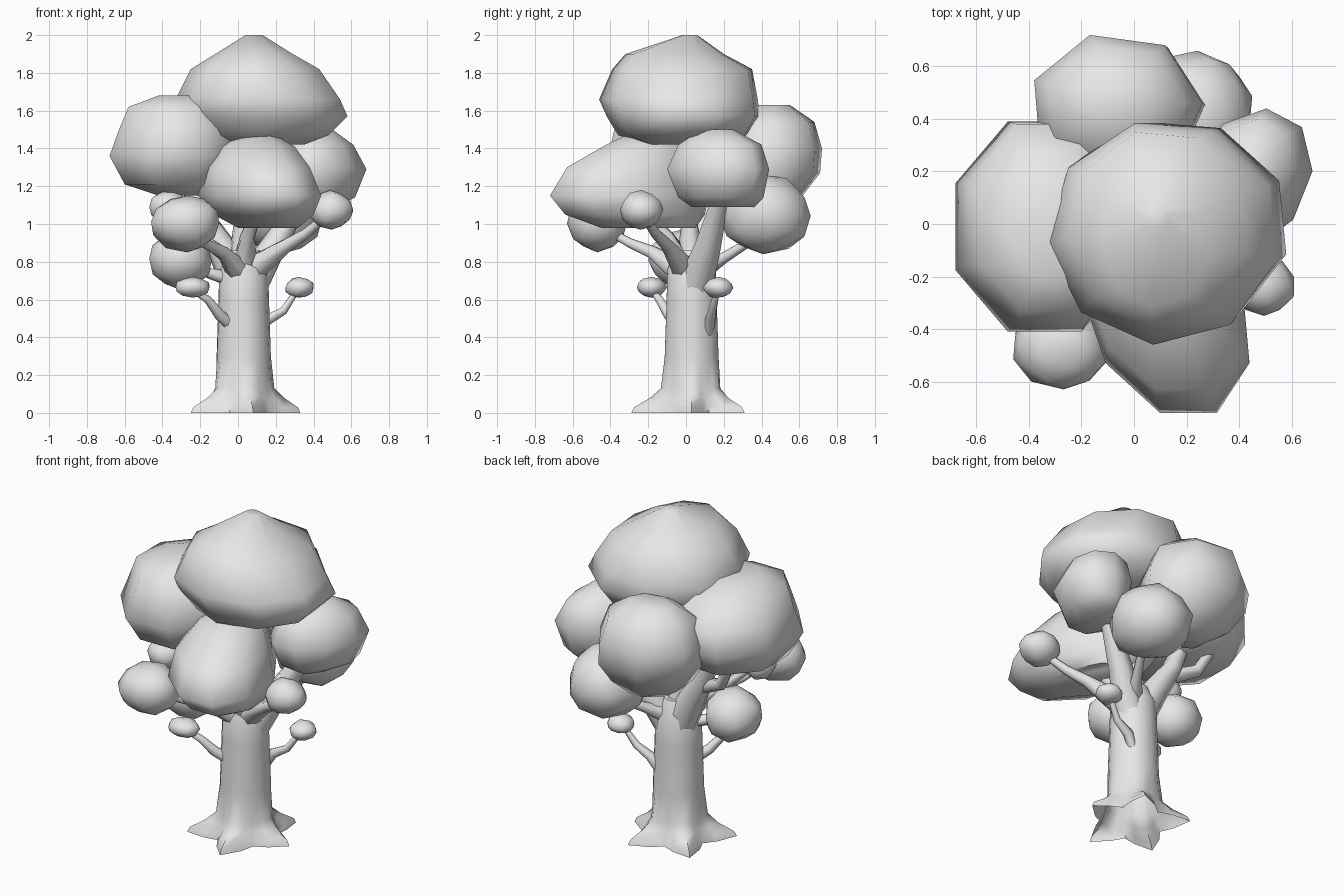
import bpy, bmesh, math, random
from mathutils import Vector

if "Cube" in bpy.data.objects:
    bpy.data.objects.remove(bpy.data.objects["Cube"], do_unlink=True)
random.seed(4)

# One plain grey for the whole tree
grey = bpy.data.materials.new("plain_grey")
grey.use_nodes = True
grey.diffuse_color = (0.8, 0.8, 0.8, 1)
grey.node_tree.nodes["Principled BSDF"].inputs["Base Color"].default_value = (0.8, 0.8, 0.8, 1)


def finish(bm, name):
    bmesh.ops.recalc_face_normals(bm, faces=bm.faces)
    mesh = bpy.data.meshes.new(name)
    bm.to_mesh(mesh)
    bm.free()
    mesh.materials.append(grey)
    obj = bpy.data.objects.new(name, mesh)
    bpy.context.collection.objects.link(obj)
    bpy.ops.object.select_all(action='DESELECT')
    obj.select_set(True)
    bpy.context.view_layer.objects.active = obj
    bpy.ops.object.shade_smooth_by_angle(angle=math.radians(65))


def skin(name, rings, close_bottom=True):
    """Bridge a list of equal rings and close the ends."""
    bm = bmesh.new()
    rows = [[bm.verts.new(p) for p in ring] for ring in rings]
    n = len(rows[0])
    for low, high in zip(rows, rows[1:]):
        for i in range(n):
            j = (i + 1) % n
            bm.faces.new((low[i], low[j], high[j], high[i]))
    if close_bottom:
        bm.faces.new(rows[0])
    bm.faces.new(rows[-1])
    finish(bm, name)


def fit(values, low, high):
    a, b = min(values), max(values)
    return [low + (v - a) / (b - a) * (high - low) for v in values]


def big_clump(name, levels, skew=0.0, turn=0.0, sides=9):
    """Leaf clump lofted through levels of (height, x range, y range)."""
    angles = [math.tau * (i + turn) / sides for i in range(sides)]
    xs = [math.cos(a) + skew * math.sin(a) for a in angles]
    ys = [math.sin(a) for a in angles]
    rings = []
    for z, x0, x1, y0, y1 in levels:
        rings.append([(x, y, z) for x, y in zip(fit(xs, x0, x1), fit(ys, y0, y1))])
    skin(name, rings)


def small_clump(name, low, high):
    """Faceted, slightly uneven ball fitted to a box."""
    bm = bmesh.new()
    bmesh.ops.create_icosphere(bm, subdivisions=2, radius=1)
    for v in bm.verts:
        v.co += Vector([random.uniform(-0.05, 0.05) for k in range(3)])
    for k in range(3):
        for v, value in zip(bm.verts, fit([v.co[k] for v in bm.verts], low[k], high[k])):
            v.co[k] = value
    finish(bm, name)


def branch(name, points, radii, sides=7):
    """Tapered tube along a short path."""
    pts = [Vector(p) for p in points]
    rings = []
    for i, p in enumerate(pts):
        axis = (pts[min(i + 1, len(pts) - 1)] - pts[max(i - 1, 0)]).normalized()
        side = axis.cross(Vector((0.3, -0.2, 1))).normalized()
        other = axis.cross(side)
        turns = [math.tau * s / sides for s in range(sides)]
        rings.append([p + radii[i] * (math.cos(t) * side + math.sin(t) * other) for t in turns])
    skin(name, rings)


# Trunk with five pointed roots, open underneath
centre = Vector((0.03, 0.03, 0))
roots = [(0.08, -0.29), (0.33, 0.03), (0.18, 0.31), (-0.2, 0.25), (-0.25, -0.14)]
tips = []
for x, y in roots:
    tips.append((math.atan2(y - centre.y, x - centre.x) % math.tau, math.hypot(x - centre.x, y - centre.y)))
tips.sort()
steps = []
for i, (a, reach) in enumerate(tips):
    next_angle, next_reach = tips[(i + 1) % len(tips)]
    gap = (next_angle - a) % math.tau
    steps += [(a, reach, 1), (a + gap * 0.25, reach, 0.4), (a + gap * 0.5, reach, 0),
              (a + gap * 0.75, next_reach, 0.4)]
# Each level: height, plain radius, share of the root reach
levels = [(0, 0.18, 1), (0.03, 0.17, 0.9), (0.08, 0.155, 0.4), (0.13, 0.147, 0.1),
          (0.3, 0.144, 0), (0.6, 0.134, 0), (0.76, 0.13, 0), (0.86, 0.085, 0)]
rings = []
for z, r, share in levels:
    ring = []
    for a, reach, weight in steps:
        d = r + (reach - r) * weight * share
        ring.append(centre + Vector((d * math.cos(a), d * math.sin(a), z)))
    rings.append(ring)
skin("trunk", rings, close_bottom=False)

# Thick limbs to the large clumps
branch("limb_crown", [(0.03, 0.03, 0.74), (0.02, 0.02, 1.0), (0.04, 0, 1.46)], (0.09, 0.045, 0.035))
branch("limb_front", [(0.03, 0.0, 0.74), (0.05, -0.1, 0.93), (0.1, -0.22, 1.06)], (0.08, 0.04, 0.03))
branch("limb_left", [(0.06, 0.04, 0.66), (0.2, 0.12, 0.9), (0.38, 0.2, 1.2)], (0.1, 0.07, 0.04))
branch("limb_right", [(0.02, 0.04, 0.66), (-0.09, 0.07, 0.88), (-0.19, 0.1, 1.04), (-0.25, 0.11, 1.2)],
       (0.1, 0.08, 0.06, 0.05))
branch("fork_right", [(-0.15, 0.08, 0.98), (-0.34, 0.14, 1.07), (-0.41, 0.17, 1.2)], (0.045, 0.035, 0.03))

# Thin branches to the small clumps
branch("branch_back_left", [(0.06, 0.06, 0.74), (0.15, 0.2, 0.82), (0.25, 0.38, 0.93)], (0.06, 0.03, 0.02))
branch("branch_front_left", [(0.06, 0.0, 0.75), (0.26, -0.1, 0.89), (0.36, -0.16, 0.95), (0.48, -0.23, 1.05)],
       (0.075, 0.036, 0.028, 0.02))
branch("branch_front_right", [(0.02, 0.0, 0.73), (-0.08, -0.18, 0.85), (-0.18, -0.3, 0.9), (-0.28, -0.46, 0.99)],
       (0.075, 0.035, 0.026, 0.02))
branch("branch_mid_right", [(0.0, 0.02, 0.7), (-0.15, -0.02, 0.74), (-0.3, -0.06, 0.8)], (0.045, 0.03, 0.02))
branch("branch_inner_right", [(0.0, 0.0, 0.78), (-0.18, -0.1, 0.92), (-0.36, -0.17, 1.08)], (0.04, 0.03, 0.018))
branch("twig_left", [(0.1, 0.11, 0.4), (0.15, 0.13, 0.49), (0.24, 0.14, 0.54), (0.32, 0.17, 0.66)],
       (0.025, 0.03, 0.022, 0.014))
branch("twig_right", [(-0.03, -0.03, 0.46), (-0.1, -0.09, 0.52), (-0.16, -0.14, 0.6), (-0.24, -0.18, 0.65)],
       (0.035, 0.03, 0.022, 0.014))

# Large leaf clumps
big_clump("crown_clump", [
    (1.42, -0.1, 0.35, -0.22, 0.2), (1.47, -0.22, 0.48, -0.36, 0.33), (1.57, -0.32, 0.58, -0.42, 0.39),
    (1.66, -0.33, 0.54, -0.46, 0.38), (1.82, -0.25, 0.43, -0.39, 0.35), (1.9, -0.12, 0.29, -0.32, 0.2),
    (2.0, 0.04, 0.13, -0.02, 0.06)], turn=0.625)
big_clump("front_clump", [
    (0.98, 0.0, 0.32, -0.45, 0.05), (1.05, -0.13, 0.4, -0.64, 0.1), (1.15, -0.21, 0.44, -0.72, 0.12),
    (1.3, -0.19, 0.38, -0.63, 0.1), (1.41, -0.12, 0.3, -0.44, 0.05), (1.48, 0.05, 0.18, -0.3, -0.12)],
    skew=-0.3, turn=0.25)
big_clump("right_clump", [
    (1.15, -0.42, -0.15, -0.17, 0.15), (1.21, -0.6, -0.05, -0.33, 0.3), (1.36, -0.68, 0.0, -0.41, 0.39),
    (1.5, -0.63, 0.0, -0.38, 0.38), (1.62, -0.58, -0.08, -0.33, 0.24), (1.68, -0.42, -0.2, -0.2, 0.08)],
    turn=0.5, sides=8)
big_clump("back_clump", [
    (1.06, -0.16, 0.13, 0.27, 0.52), (1.14, -0.28, 0.21, 0.2, 0.61), (1.27, -0.36, 0.27, 0.15, 0.71),
    (1.4, -0.38, 0.26, 0.15, 0.72), (1.54, -0.32, 0.2, 0.2, 0.68), (1.63, -0.22, 0.06, 0.36, 0.55)],
    turn=0.08, sides=7)
big_clump("left_clump", [
    (1.09, 0.34, 0.52, 0.03, 0.36), (1.14, 0.25, 0.62, -0.04, 0.41), (1.29, 0.2, 0.68, -0.1, 0.44),
    (1.42, 0.24, 0.61, -0.04, 0.4), (1.5, 0.36, 0.5, 0.08, 0.25)], skew=0.25, turn=0.2)

# Small leaf clumps
small_clump("back_left_clump", (0.02, 0.17, 0.84), (0.45, 0.66, 1.26))
small_clump("front_right_clump", (-0.46, -0.63, 0.85), (-0.1, -0.31, 1.15))
small_clump("lower_right_clump", (-0.47, -0.2, 0.65), (-0.14, 0.14, 0.97))
small_clump("front_left_clump", (0.37, -0.35, 0.97), (0.61, -0.12, 1.18))
small_clump("inner_right_clump", (-0.47, -0.28, 1.0), (-0.27, -0.08, 1.18))
small_clump("twig_left_clump", (0.25, 0.09, 0.61), (0.4, 0.25, 0.72))
small_clump("twig_right_clump", (-0.33, -0.26, 0.61), (-0.15, -0.1, 0.72))
